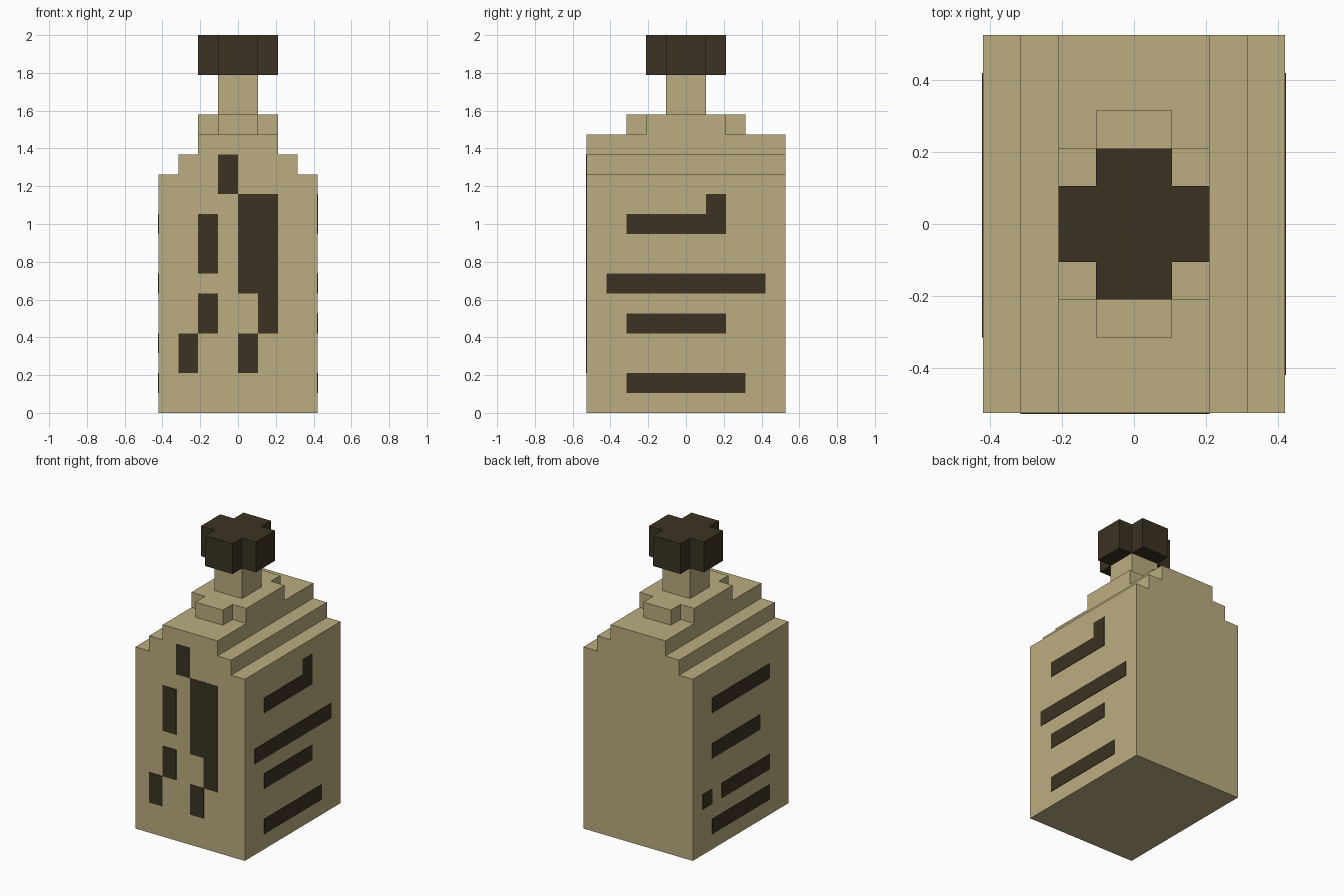
import bpy
import bmesh
from mathutils import Vector

cube = bpy.data.objects.get("Cube")
if cube:
    bpy.data.objects.remove(cube, do_unlink=True)

U = 2 / 19        # one grid step
PLATE = 0.003     # how far painted marks stand proud


def material(name, rgb):
    m = bpy.data.materials.new(name)
    m.use_nodes = True
    m.diffuse_color = (*rgb, 1)
    bsdf = m.node_tree.nodes["Principled BSDF"]
    bsdf.inputs["Base Color"].default_value = (*rgb, 1)
    bsdf.inputs["Roughness"].default_value = 0.9
    return m


tan = material("tan", (0.497, 0.423, 0.216))
dark = material("dark brown", (0.045, 0.033, 0.016))

# Axes of each drawing plane: first axis, second axis, extrude direction
FRONT = (Vector((1, 0, 0)), Vector((0, 0, 1)), Vector((0, -1, 0)))
PLUS_X = (Vector((0, 1, 0)), Vector((0, 0, 1)), Vector((1, 0, 0)))
MINUS_X = (Vector((0, 1, 0)), Vector((0, 0, 1)), Vector((-1, 0, 0)))
PLAN = (Vector((1, 0, 0)), Vector((0, 1, 0)), Vector((0, 0, 1)))


def prisms(name, outlines, plane, start, end, mat):
    """Extrude outlines (in grid steps) from start to end along the plane's normal."""
    a, b, n = plane
    bm = bmesh.new()
    for pts in outlines:
        face = bm.faces.new([bm.verts.new((a * p + b * q + n * start) * U) for p, q in pts])
        ext = bmesh.ops.extrude_face_region(bm, geom=[face])["geom"]
        verts = [v for v in ext if isinstance(v, bmesh.types.BMVert)]
        bmesh.ops.translate(bm, verts=verts, vec=n * (end - start) * U)
    bmesh.ops.recalc_face_normals(bm, faces=bm.faces)
    mesh = bpy.data.meshes.new(name)
    bm.to_mesh(mesh)
    bm.free()
    mesh.materials.append(mat)
    ob = bpy.data.objects.new(name, mesh)
    bpy.context.collection.objects.link(ob)
    return ob


def rect(p0, p1, q0, q1):
    return [(p0, q0), (p1, q0), (p1, q1), (p0, q1)]


def cross(w, d, cw, cd):
    """Plus-shaped outline: a w by d block joined with a narrower, longer cw by cd one."""
    return [(w, -d), (w, d), (cw, d), (cw, cd), (-cw, cd), (-cw, d),
            (-w, d), (-w, -d), (-cw, -d), (-cw, -cd), (cw, -cd), (cw, -d)]


# Body with stepped shoulders
half = [(4, 0), (4, 12), (3, 12), (3, 13), (2, 13), (2, 14)]
profile = half + [(-x, z) for x, z in reversed(half)]
prisms("body", [profile], FRONT, -5, 5, tan)

# Collar, neck and stopper
prisms("collar", [cross(2, 2, 1, 3)], PLAN, 14, 15, tan)
prisms("neck", [rect(-1, 1, -1, 1)], PLAN, 15, 17, tan)
prisms("stopper", [cross(2, 1, 1, 2)], PLAN, 17, 19, dark)

# Painted marks
front_marks = [
    rect(-1, 0, 11, 13),
    [(0, 6), (1, 6), (1, 4), (2, 4), (2, 11), (0, 11)],
    rect(-2, -1, 7, 10),
    rect(-2, -1, 4, 6),
    rect(-3, -2, 2, 4),
    rect(0, 1, 2, 4),
]
left_marks = [
    [(-3, 9), (2, 9), (2, 11), (1, 11), (1, 10), (-3, 10)],
    rect(-4, 4, 6, 7),
    rect(-3, 2, 4, 5),
    rect(-3, 3, 1, 2),
]
right_marks = [
    rect(-3, 3, 9, 10),
    rect(-2, 3, 6, 7),
    rect(-3, 2, 3, 4),
    rect(3, 4, 3, 4),
    rect(-3, 3, 1, 2),
]
t = PLATE / U
prisms("front_marks", front_marks, FRONT, 5 - t, 5 + t, dark)
prisms("left_marks", left_marks, PLUS_X, 4 - t, 4 + t, dark)
prisms("right_marks", right_marks, MINUS_X, 4 - t, 4 + t, dark)
